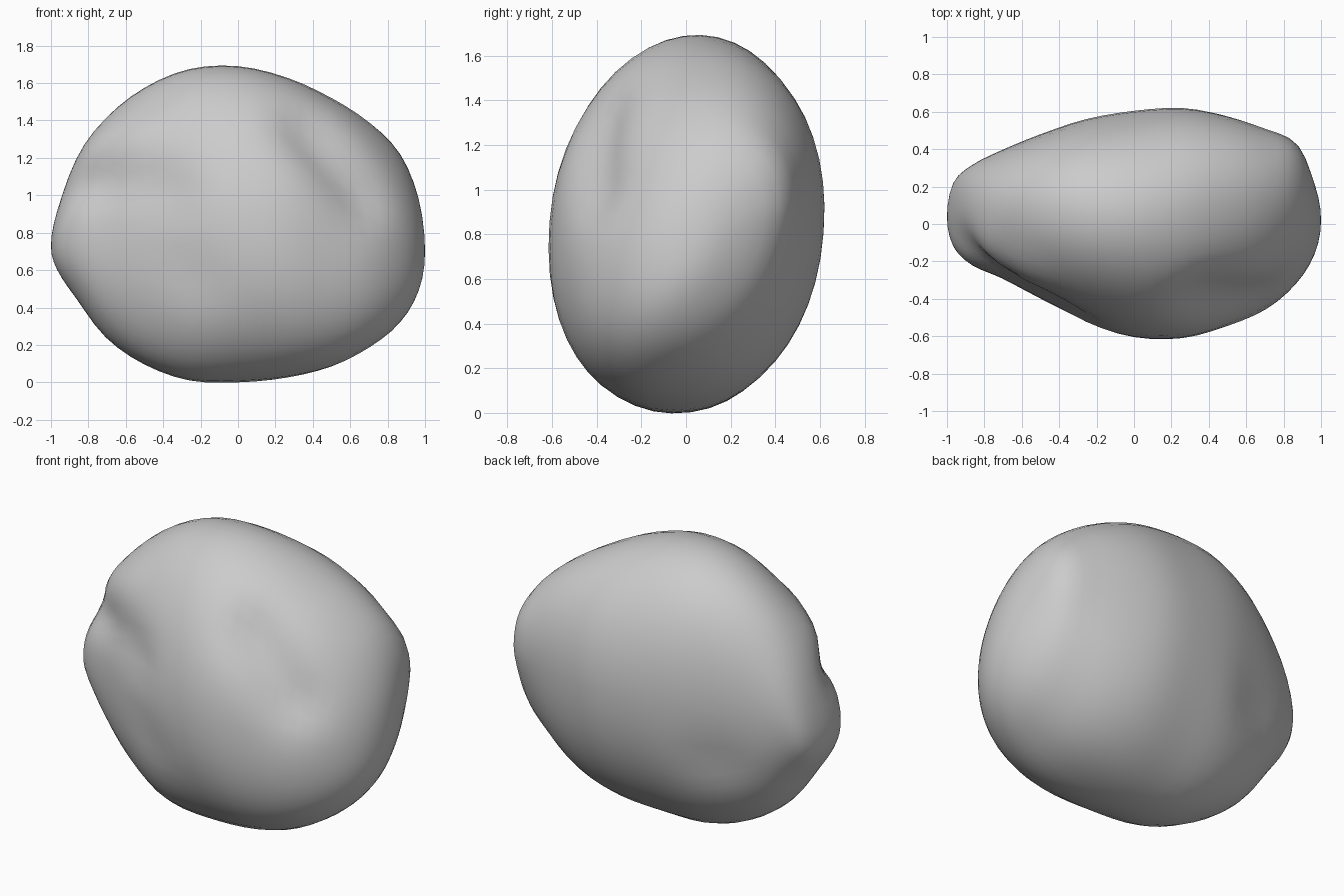
import bpy
import bmesh
import math
from mathutils import Vector

cube = bpy.data.objects.get("Cube")
if cube:
    bpy.data.objects.remove(cube, do_unlink=True)

RINGS, SEGMENTS = 36, 48

# Outline at even angles from the right end to the left end: top, bottom, back, front
OUTLINE = [
    (.73, .73, .04, .04), (.92, .60, .22, -.12), (1.19, .45, .315, -.22),
    (1.41, .24, .395, -.29), (1.575, .095, .48, -.40), (1.675, .01, .56, -.53),
    (1.69, 0, .605, -.605), (1.63, .025, .62, -.61), (1.52, .085, .575, -.545),
    (1.385, .19, .50, -.455), (1.22, .32, .405, -.32), (.98, .49, .21, -.16),
    (.70, .70, .02, .02),
]

# Hollows worn into the surface, and swells (negative): start, end, radius, depth
HOLLOWS = [
    (Vector((-.98, -.14, 1.1)), Vector((-.75, -.3, 1.1)), .12, .06),
    (Vector((-.55, -.42, 1.08)), Vector((-.36, -.5, 1.04)), .13, .04),
    (Vector((.38, -.40, 1.34)), Vector((.64, -.38, 1.0)), .16, .07),
    (Vector((-.3, -.52, .62)), Vector((-.2, -.54, .55)), .15, .02),
    (Vector((-.55, .44, .6)), Vector((-.45, .46, .6)), .15, .02),
    (Vector((-.74, -.22, 1.28)), Vector((-.6, -.3, 1.34)), .18, -.045),
    (Vector((.82, .38, 1.05)), Vector((.82, .4, .95)), .15, -.02),
]


def swapped(row):
    top, bottom, back, front = row
    return bottom, top, front, back


def outline_at(u):
    """Smooth outline; passing an end continues on the opposite side."""
    rows = [swapped(OUTLINE[1])] + OUTLINE + [swapped(OUTLINE[-2])]
    f = u * (len(OUTLINE) - 1)
    i = min(int(f), len(OUTLINE) - 2)
    t = f - i
    return [b + .5 * t * (c - a + t * (2 * a - 5 * b + 4 * c - d + t * (3 * (b - c) + d - a)))
            for a, b, c, d in zip(*rows[i:i + 4])]


def fitted(values, low, high):
    a, b = min(values), max(values)
    return [low + (v - a) / (b - a) * (high - low) for v in values]


def oval_point(angle, fullness):
    """Oval with a slightly squarer lower half."""
    c, s = math.cos(angle), math.sin(angle)
    power = 1 - .06 * fullness if s > 0 else .95 - .07 * fullness
    return math.copysign(abs(c) ** power, c), math.copysign(abs(s) ** power, s)


def ring_points(u):
    """A leaning oval that fills the outline at one station."""
    x = -math.cos(math.pi * u)
    top, bottom, back, front = outline_at(u)
    lean = .04 + .17 * max(0, x) ** 2
    fullness = math.sin(math.pi * x) ** 2
    oval = [oval_point(math.tau * (s + .5) / SEGMENTS, fullness) for s in range(SEGMENTS)]
    ys = fitted([c + lean * s for c, s in oval], front, back)
    zs = fitted([s + lean * c for c, s in oval], bottom, top)
    return [Vector((x, y, z)) for y, z in zip(ys, zs)]


def hollow_depth(p, start, end, radius, depth):
    line = end - start
    t = max(0, min(1, (p - start).dot(line) / line.length_squared))
    distance = (p - start - line * t).length
    return depth * math.exp(-(distance / radius) ** 2)


# Loft the stone body
bm = bmesh.new()
rings = [[bm.verts.new(p) for p in ring_points(i / RINGS)] for i in range(1, RINGS)]
for a, b in zip(rings, rings[1:]):
    for s in range(SEGMENTS):
        n = (s + 1) % SEGMENTS
        bm.faces.new((a[s], a[n], b[n], b[s]))
for ring, row, x in ((rings[0], OUTLINE[0], -1), (rings[-1], OUTLINE[-1], 1)):
    pole = bm.verts.new((x, row[2], row[0]))
    for s in range(SEGMENTS):
        bm.faces.new((ring[s], ring[(s + 1) % SEGMENTS], pole))
bmesh.ops.recalc_face_normals(bm, faces=bm.faces)

# Press in the hollows and raise the swells
bm.normal_update()
moves = [(v, v.normal * sum(hollow_depth(v.co, *h) for h in HOLLOWS)) for v in bm.verts]
for v, move in moves:
    v.co -= move

mesh = bpy.data.meshes.new("stone")
bm.to_mesh(mesh)
bm.free()
stone = bpy.data.objects.new("stone", mesh)
bpy.context.collection.objects.link(stone)

# Plain grey stone
grey = bpy.data.materials.new("stone grey")
grey.use_nodes = True
colour = (.6, .6, .6, 1)
grey.diffuse_color = colour
grey.node_tree.nodes["Principled BSDF"].inputs["Base Color"].default_value = colour
mesh.materials.append(grey)
mesh.shade_smooth()
